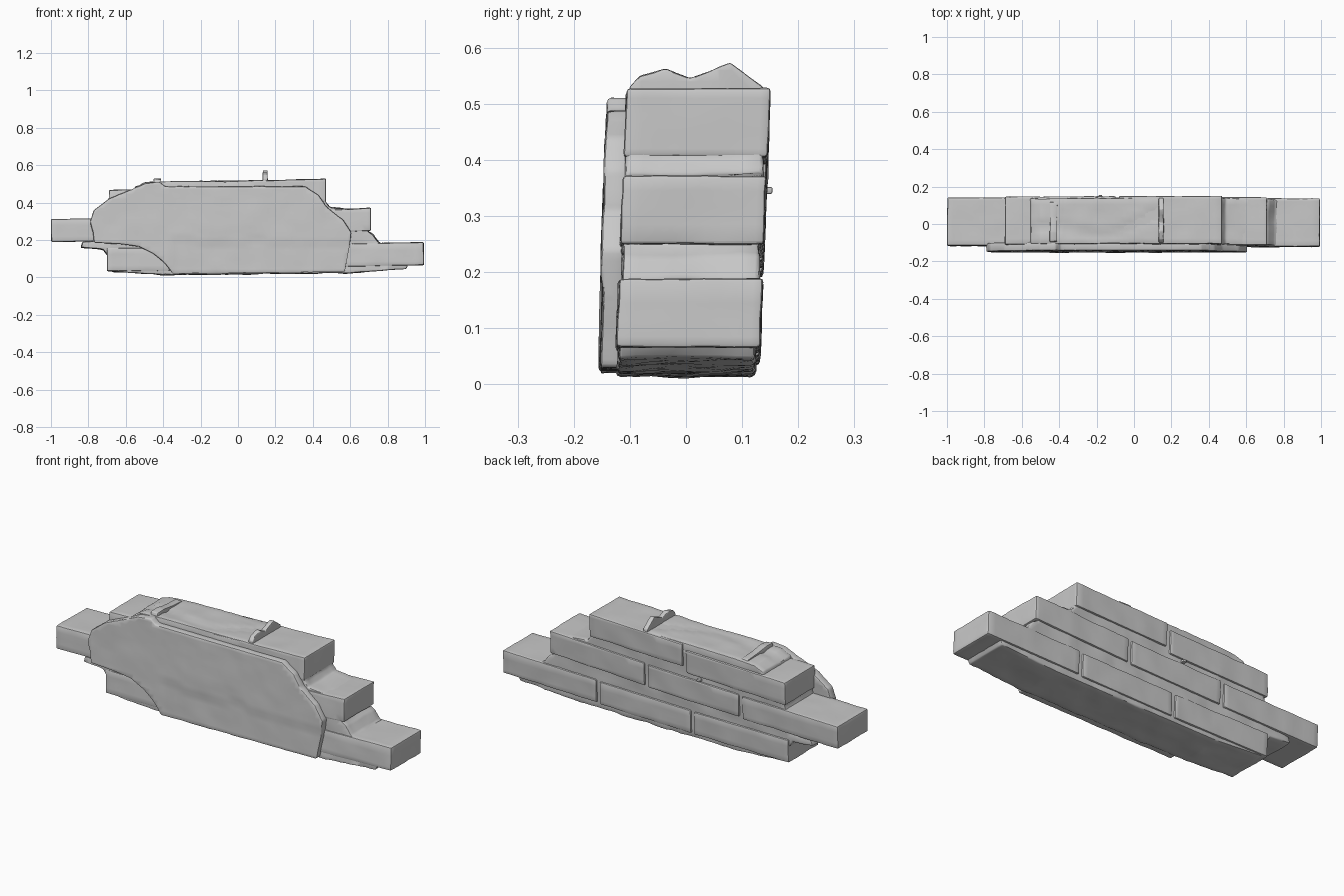
import bpy, bmesh
from mathutils import Vector, noise

cube = bpy.data.objects.get("Cube")
if cube:
    bpy.data.objects.remove(cube)

stone = bpy.data.materials.new("pale grey stone")
stone.use_nodes = True
GREY = (0.58, 0.58, 0.58, 1)
stone.diffuse_color = GREY
stone.node_tree.nodes["Principled BSDF"].inputs["Base Color"].default_value = GREY

LEAN = 0.04   # the wall leans slightly backwards


def rough_part(name, outline, low, high, axis="y", bevel=0.006, step=0.03,
               rough=0.004, lean=LEAN, shape=None):
    """Extrude an outline (x,z or y,z), soften its edges and weather it."""
    bm = bmesh.new()
    if axis == "y":
        verts = [bm.verts.new((a, low, z)) for a, z in outline]
        push = Vector((0, high - low, 0))
    else:
        verts = [bm.verts.new((low, a, z)) for a, z in outline]
        push = Vector((high - low, 0, 0))
    face = bm.faces.new(verts)
    grown = bmesh.ops.extrude_face_region(bm, geom=[face], use_keep_orig=True)
    bmesh.ops.translate(bm, vec=push, verts=[
        v for v in grown["geom"] if isinstance(v, bmesh.types.BMVert)])
    bmesh.ops.recalc_face_normals(bm, faces=bm.faces[:])
    bmesh.ops.bevel(bm, geom=bm.edges[:], offset=bevel, segments=2,
                    profile=0.5, affect="EDGES", clamp_overlap=True)
    # slice into a grid so the surface can be weathered
    for i in range(3):
        values = [v.co[i] for v in bm.verts]
        normal = Vector([float(k == i) for k in range(3)])
        at = min(values) + step
        while at < max(values) - step / 2:
            bmesh.ops.bisect_plane(
                bm, geom=bm.verts[:] + bm.edges[:] + bm.faces[:],
                plane_co=normal * at, plane_no=normal, dist=0.0005)
            at += step
    bm.normal_update()
    moves = []
    for v in bm.verts:
        wear = noise.noise(v.co * 9) + 0.6 * noise.noise(v.co * 27)
        offset = v.normal * wear * rough
        offset.y += lean * (v.co.z - 0.1)
        if shape:
            offset += shape(v)
        moves.append(offset)
    for v, offset in zip(bm.verts, moves):
        v.co += offset
    mesh = bpy.data.meshes.new(name)
    bm.to_mesh(mesh)
    bm.free()
    mesh.polygons.foreach_set("use_smooth", [True] * len(mesh.polygons))
    mesh.set_sharp_from_angle(angle=0.7)
    mesh.materials.append(stone)
    obj = bpy.data.objects.new(name, mesh)
    bpy.context.collection.objects.link(obj)
    return obj


# Bricks: left end, right end, underside at each end
courses = {
    "bottom_brick": [(-.70, -.14, .035, .037), (-.12, .42, .04, .05), (.44, .993, .055, .067)],
    "middle_brick": [(-.998, -.43, .19, .20), (-.41, .13, .205, .22), (.15, .71, .225, .25)],
    "top_brick": [(-.69, -.10, .345, .36), (-.08, .47, .39, .406)],
}
HEIGHT = 0.122
for course, bricks in courses.items():
    for n, (x0, x1, z0, z1) in enumerate(bricks, 1):
        outline = [(x0, z0), (x1, z1), (x1, z1 + HEIGHT), (x0, z0 + HEIGHT)]
        rough_part(f"{course}_{n}", outline, -0.123, 0.133, rough=0.003)

# Mortar core, slightly recessed behind the brick faces
core = [(-.69, .05), (-.67, .032), (-.40, .014), (.57, .024), (.90, .045), (.92, .09),
        (.75, .19), (.72, .23), (.69, .25), (.70, .36), (.49, .375), (.47, .40),
        (.45, .50), (-.50, .46), (-.66, .43), (-.68, .33), (-.70, .28), (-.70, .20),
        (-.83, .19), (-.84, .16), (-.72, .15), (-.685, .10)]
rough_part("mortar_core", core, -0.118, 0.124, rough=0.006)


# Mortar bed left on top, with a long curved groove
def groove(v):
    line = -0.02 + 0.09 * noise.noise(Vector((v.co.x * 3, 0, 0))) + 0.08 * v.co.x
    near = max(0, 1 - abs(v.co.y - line) / 0.03)
    return Vector((0, 0, -0.008 * near if v.normal.z > 0.5 else 0))


bed = [(-.56, .45), (.15, .48), (.155, .519), (-.38, .514), (-.50, .508), (-.55, .485)]
rough_part("top_mortar_bed", bed, -0.122, 0.122, rough=0.005, shape=groove)

# Raised joint ridges on the top
ridge = [(-.115, .50), (.125, .50), (.12, .53), (.085, .555), (.06, .574), (.03, .562),
         (-.01, .545), (-.055, .562), (-.10, .55), (-.118, .53)]
rough_part("top_joint_ridge", ridge, 0.132, 0.158, axis="x", bevel=0.004,
           step=0.02, rough=0.003)
small_ridge = [(-.118, .48), (.11, .48), (.10, .515), (.02, .52), (-.06, .53), (-.11, .527)]
rough_part("small_joint_ridge", small_ridge, -0.45, -0.41, axis="x", bevel=0.004,
           step=0.02)


# Plaster skin on the front, flaking along a wavy crack
def flake(v):
    crack = 0.19 + 0.05 * noise.noise(Vector((v.co.x * 5, 3, 0)))
    lower = v.co.z < crack and v.co.x > -0.35 and v.normal.y < -0.5
    return Vector((0, 0.004 if lower else 0, 0))


skin = [(-.79, .30), (-.77, .36), (-.69, .42), (-.56, .475), (-.50, .502), (-.42, .512),
        (-.39, .487), (.36, .487), (.43, .44), (.47, .38), (.56, .31), (.605, .24),
        (.595, .15), (.57, .03), (-.35, .02), (-.39, .075), (-.45, .125), (-.53, .165),
        (-.63, .18), (-.77, .185), (-.775, .24)]
rough_part("plaster_skin", skin, -0.155, -0.11, bevel=0.007, step=0.025,
           rough=0.0025, lean=0.035, shape=flake)

# Mortar nub on the back
nub = [(-.19, .34), (-.17, .34), (-.17, .352), (-.19, .352)]
rough_part("back_mortar_nub", nub, 0.11, 0.144, bevel=0.003, rough=0.001)
